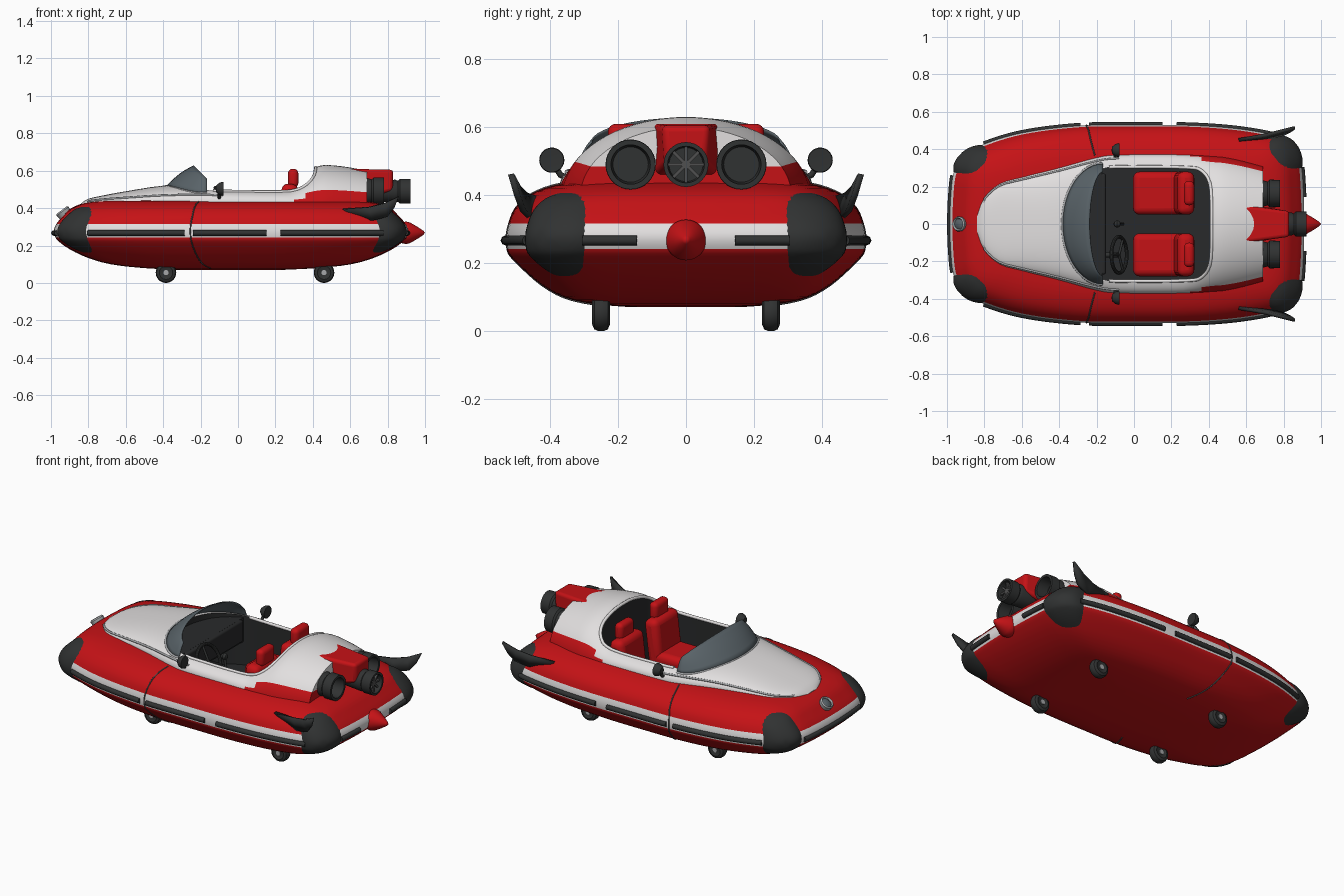
import bpy, bmesh, math
from mathutils import Vector

if "Cube" in bpy.data.objects:
    bpy.data.objects.remove(bpy.data.objects["Cube"])

def material(name, c):
    m = bpy.data.materials.new(name)
    m.diffuse_color = (*c, 1)
    m.use_nodes = True
    m.node_tree.nodes["Principled BSDF"].inputs["Base Color"].default_value = m.diffuse_color
    return m

RED = material("red_paint", (0.56, 0.006, 0.008))
WHITE = material("white_paint", (0.76, 0.74, 0.74))
BLACK = material("black_rubber", (0.03, 0.032, 0.032))
DARK = material("dark_interior", (0.022, 0.023, 0.024))
GLASS = material("grey_glass", (0.10, 0.125, 0.14))
SILVER = material("silver_trim", (0.38, 0.39, 0.40))
STEEL = material("dark_steel", (0.08, 0.08, 0.08))

# ---------- helpers ----------
def mesh(name, verts, faces, mats, idx=None):
    me = bpy.data.meshes.new(name)
    me.from_pydata([tuple(v) for v in verts], [], faces)
    for m in mats:
        me.materials.append(m)
    if idx:
        me.polygons.foreach_set("material_index", idx)
    bm = bmesh.new()
    bm.from_mesh(me)
    bmesh.ops.recalc_face_normals(bm, faces=bm.faces)
    bm.to_mesh(me)
    bm.free()
    ob = bpy.data.objects.new(name, me)
    bpy.context.collection.objects.link(ob)
    return ob

def cat(p, t, closed=False):
    """Smooth spline through the points p, evaluated at index t."""
    n, i = len(p), math.floor(t)
    f = t - i
    a, b, c, d = (p[k % n] if closed else p[max(0, min(n - 1, k))] for k in range(i - 1, i + 3))
    return [0.5 * (2*q + (r - o)*f + (2*o - 5*q + 4*r - s)*f*f + (3*q - o - 3*r + s)*f**3)
            for o, q, r, s in zip(a, b, c, d)]

def mirror_outline(half):
    return half + [(x, -y) for x, y in half[-2:0:-1]]

def tube(name, pts, r, mat, cyclic=False):
    cu = bpy.data.curves.new(name, 'CURVE')
    cu.dimensions, cu.bevel_depth, cu.bevel_resolution, cu.use_fill_caps = '3D', r, 2, True
    sp = cu.splines.new('POLY')
    sp.points.add(len(pts) - 1)
    for p, q in zip(sp.points, pts):
        p.co = (*q, 1)
    sp.use_cyclic_u = cyclic
    cu.materials.append(mat)
    ob = bpy.data.objects.new(name, cu)
    bpy.context.collection.objects.link(ob)
    return ob

def lathe(name, prof, loc, mat, rot=(0, 0, 0), n=32):
    """Spin (x, radius) pairs around the x axis."""
    v = [(x, r * math.cos(2*math.pi*k/n), r * math.sin(2*math.pi*k/n)) for x, r in prof for k in range(n)]
    f = [(j*n + k, j*n + (k+1) % n, (j+1)*n + (k+1) % n, (j+1)*n + k)
         for j in range(len(prof) - 1) for k in range(n)]
    ob = mesh(name, v, f, [mat])
    bm = bmesh.new()
    bm.from_mesh(ob.data)
    bmesh.ops.remove_doubles(bm, verts=bm.verts, dist=1e-5)
    bmesh.ops.recalc_face_normals(bm, faces=bm.faces)
    bm.to_mesh(ob.data)
    bm.free()
    ob.location, ob.rotation_euler = loc, rot
    return ob

def prism(name, pts, z0, z1, mats, mi=0):
    n = len(pts)
    v = [(x, y, z) for z in (z0, z1) for x, y in pts]
    f = [(k, (k+1) % n, (k+1) % n + n, k + n) for k in range(n)] + [list(range(n)), list(range(n, 2*n))]
    return mesh(name, v, f, mats, [mi] * len(f))

def bevel(ob, w):
    m = ob.modifiers.new("bevel", 'BEVEL')
    m.width, m.segments = w, 4
    return ob

def box(name, size, loc, mat, w=0.0, rot=(0, 0, 0)):
    a, b, c = (s / 2 for s in size)
    ob = prism(name, [(-a, -b), (a, -b), (a, b), (-a, b)], -c, c, [mat])
    ob.location, ob.rotation_euler = loc, rot
    return bevel(ob, w) if w else ob

# ---------- hull: plan outline scaled through height levels (sx, sy, z) ----------
OUT = mirror_outline([(-.985, 0), (-.98, .15), (-.965, .27), (-.92, .36), (-.82, .42), (-.6, .487),
                      (-.3, .525), (0, .53), (.3, .528), (.55, .51), (.75, .475), (.845, .43),
                      (.89, .34), (.905, .2), (.91, 0)])
LEV = [(.3, .3, .07), (.5, .52, .08), (.68, .68, .1), (.81, .8, .135), (.91, .9, .18), (.97, .975, .22),
       (.99, .995, .242), (1, 1, .278), (.985, .985, .316), (.945, .95, .36), (.90, .87, .40),
       (.82, .74, .428), (.68, .58, .44), (.3, .3, .445)]

def skin(u, v):
    (x, y), (sx, sy, z) = cat(OUT, u, True), cat(LEV, v)
    return Vector(((x + .04) * sx - .04, y * sy, z))

N, R = len(OUT) * 6, (len(LEV) - 1) * 3 + 1
verts = [skin(i / 6, j / 3) for j in range(R) for i in range(N)]
faces = [(j*N + i, j*N + (i+1) % N, (j+1)*N + (i+1) % N, (j+1)*N + i) for j in range(R - 1) for i in range(N)]
idx = [1 if 18 <= j < 24 else 0 for j in range(R - 1) for i in range(N)]   # white waist stripe
faces += [list(range(N)), list(range((R - 1)*N, R*N))]
PAINT = [RED, WHITE, DARK]
hull = mesh("hull", verts, faces, PAINT, idx + [0, 0])

# ---------- hood and rear fairing: arched sections (x, half width, base z, top z, roundness) ----------
SEC = [(-.84, .05, .41, .425, 2.5), (-.8, .14, .425, .45, 2.5), (-.72, .215, .43, .468, 2.5),
       (-.6, .25, .43, .49, 2.5), (-.4, .30, .43, .52, 2.5), (-.2, .355, .425, .525, 2.7),
       (-.08, .37, .42, .512, 3), (.22, .372, .41, .51, 3), (.3, .372, .40, .53, 2.6),
       (.36, .37, .40, .575, 2.2), (.42, .365, .40, .62, 2), (.48, .36, .40, .63, 2),
       (.58, .34, .40, .62, 2), (.69, .31, .40, .60, 2)]
rows = [cat(SEC, i / 3) for i in range((len(SEC) - 1)*3 + 1)]

def top_z(x, y):
    k = max(i for i in range(len(rows) - 1) if rows[i][0] <= x)
    f = (x - rows[k][0]) / (rows[k+1][0] - rows[k][0])
    _, w, zb, zt, n = [a + (b - a)*f for a, b in zip(rows[k], rows[k+1])]
    return zb + (zt - zb) * (1 - min(1, abs(y) / w)**n)**(1 / n)

K = 37
verts, faces, idx = [], [], []
for x, w, zb, zt, n in rows:
    for k in range(K):
        c, s = math.cos(math.pi*k/(K-1)), max(0, math.sin(math.pi*k/(K-1)))
        verts.append((x, math.copysign(w * abs(c)**(2/n), c), zb + (zt - zb) * s**(2/n)))
for j in range(len(rows) - 1):
    red = 5 if rows[j][0] > .35 else 3 if rows[j][0] > .29 else 0
    for k in range(K):
        faces.append((j*K + k, j*K + (k+1) % K, (j+1)*K + (k+1) % K, (j+1)*K + k))
        idx.append(0 if k < red or K - 2 - k < red else 1)
e = (len(rows) - 1)*K
faces += [list(range(K)), [e + k for k in range(5, 32)], [e + k for k in (*range(6), *range(31, K))]]
upper = mesh("hood_and_fairing", verts, faces, PAINT, idx + [1, 1, 0])

# ---------- cockpit opening ----------
CP = mirror_outline([(-.36, 0), (-.345, .1), (-.29, .21), (-.17, .295), (0, .305), (.28, .302),
                     (.36, .285), (.405, .22), (.415, .1), (.415, 0)])
cp = [cat(CP, i / 4, True) for i in range(len(CP)*4)]
cutter = prism("cockpit_cutter", cp, .2, .9, PAINT, 2)
cutter.hide_render = True
for ob in (hull, upper):
    m = ob.modifiers.new("cockpit", 'BOOLEAN')
    m.operation, m.solver, m.object = 'DIFFERENCE', 'EXACT', cutter
    bpy.context.view_layer.objects.active = ob
    bpy.ops.object.modifier_apply(modifier=m.name)
bpy.data.objects.remove(cutter)
tube("cockpit_rim", [(x, y, top_z(x, y)) for x, y in cp if x > -.17], .009, WHITE)
prism("dashboard", [p for p in cp[-12:] + cp[:13]], .34, .485, [DARK])
box("dash_panel", (.03, .54, .13), (-.165, 0, .42), DARK, .012)

# ---------- windscreen ----------
T, S = 24, 6
verts = []
for i in range(T + 1):
    t = math.pi * (i/T - .5)
    x, y = -.165 - .22*math.cos(t), .325*math.sin(t)
    base = Vector((x, y, top_z(x, y) - .004))
    tip = Vector((-.165 - .073*math.cos(t), .28*math.sin(t), .555 + .073*math.cos(t)))
    for s in range(S + 1):
        p = base.lerp(tip, s / S)
        p.z += .012 * math.sin(math.pi * s / S)
        verts.append(p)
glass = mesh("windscreen", verts, [(i*(S+1) + s, (i+1)*(S+1) + s, (i+1)*(S+1) + s + 1, i*(S+1) + s + 1)
                                   for i in range(T) for s in range(S)], [GLASS])
glass.modifiers.new("thick", 'SOLIDIFY').thickness = .005
tube("windscreen_seal", [verts[i*(S+1)] for i in range(T + 1)], .007, SILVER)
trim = [(r[0], .95*r[1]) for r in rows if -.81 < r[0] < -.05]
trim = [(x, -y) for x, y in trim[::-1]] + trim
tube("hood_trim", [(x, y, top_z(x, y)) for x, y in trim], .006, SILVER)

# ---------- parts repeated on both sides ----------
def corner_bumper(name, u0, du, s):
    n, rings = 40, 8
    v, f = [], []
    for j in range(rings + 1):
        r = j / rings
        for k in range(n):
            c, d = math.cos(2*math.pi*k/n), math.sin(2*math.pi*k/n)
            q = r / (abs(c)**3 + abs(d)**3)**(1/3)
            p = skin(u0 + du*q*c, 6.9 + 3.5*q*d)
            p += Vector((p.x*.5, p.y, (p.z - .27)*1.5)).normalized() * (.02*(1 - r**5) - .004)
            v.append((p.x, p.y*s, p.z))
    f = [(j*n + k, j*n + (k+1) % n, (j+1)*n + (k+1) % n, (j+1)*n + k) for j in range(1, rings) for k in range(n)]
    mesh(name, v[:], f + [[n + k for k in range(n)]], [BLACK])

def strip(name, a, b, s):
    pts = [skin(a + (b - a)*i/20, 6.7) for i in range(21)]
    tube(name, [(p.x, p.y*s, p.z) for p in pts], .015, BLACK)

FIN = [(.56, .45, .395), (.7, .475, .405), (.78, .495, .425), (.86, .515, .462),
       (.835, .497, .40), (.80, .48, .355), (.72, .46, .335), (.64, .45, .35)]
for s, side in ((1, "left"), (-1, "right")):
    corner_bumper(side + "_front_bumper", 3.05, 1.05, s)
    corner_bumper(side + "_rear_bumper", 11.2, 1.2, s)
    for k, (a, b) in enumerate(((4.1, 6.05), (6.2, 7.5), (7.75, 10.2), (12.3, 13.3))):
        strip(f"{side}_rub_strip_{k}", a, b, s)
    seam = [skin(6.15, v / 3) for v in range(3, 35)]
    tube(side + "_seam", [(p.x, p.y*s, p.z) for p in seam], .004, STEEL)
    fin = mesh(side + "_fin", [(x, y*s, z) for x, y, z in FIN],
               [(0, 1, 7), (1, 2, 6, 7), (2, 3, 4, 5), (2, 5, 6)], [BLACK])
    m = fin.modifiers.new("thick", 'SOLIDIFY')
    m.thickness, m.offset = .018, 0
    # seats
    y = .165 * s
    bevel(box(side + "_seat_cushion", (.27, .23, .11), (.13, y, .29), RED), .035)
    box(side + "_seat_back", (.09, .23, .28), (.265, y, .39), RED, .035, (0, .12, 0))
    box(side + "_headrest", (.055, .13, .10), (.295, y, .56), RED, .024)
    # mirrors
    lathe(side + "_mirror", [(-.12, 0), (-.117, .018), (-.1, .032), (-.085, .037), (-.078, .035), (-.08, 0)],
          (0, .395*s, .503), BLACK)
    tube(side + "_mirror_stem", [(-.1, .35*s, .45), (-.1, .37*s, .46), (-.1, .392*s, .495)], .009, BLACK)
    # side exhausts
    lathe(side + "_exhaust", [(.62, 0), (.62, .06), (.69, .07), (.715, .064), (.725, .074), (.78, .073),
                              (.78, .058), (.71, .052), (.71, 0)], (0, .163*s, .49), BLACK)
    # wheels
    for x, end in ((-.385, "front"), (.46, "rear")):
        lathe(f"{side}_{end}_wheel", [(-.022, 0), (-.022, .03), (-.026, .036), (-.02, .05), (-.008, .055),
              (.008, .055), (.02, .05), (.026, .036), (.022, .03), (.022, 0)], (x, .25*s, .055), BLACK,
              (0, 0, math.pi/2))
        lathe(f"{side}_{end}_hub", [(-.027, 0), (-.027, .014), (.027, .014), (.027, 0)],
              (x, .25*s, .055), SILVER, (0, 0, math.pi/2), 16)
strip("nose_rub_strip", -1.9, 1.9, 1)

# ---------- centre engine and tail ----------
hv = [(x, y*s, z) for x, wt, wb, zt, zb in ((.5, .112, .13, .612, .42), (.83, .07, .06, .605, .49))
      for s, y, z in ((-1, wb, zb), (1, wb, zb), (1, wt, zt), (-1, wt, zt))]
bevel(mesh("engine_housing", hv, [(0, 1, 2, 3), (4, 5, 6, 7), (0, 1, 5, 4), (1, 2, 6, 5), (2, 3, 7, 6),
                                  (3, 0, 4, 7)], [RED]), .018)
lathe("centre_exhaust", [(.74, 0), (.74, .055), (.84, .062), (.855, .056), (.865, .066), (.922, .066),
                         (.922, .054), (.88, .05), (.88, 0)], (0, 0, .49), BLACK)
for k in range(4):
    box(f"turbine_blade_{k}", (.012, .01, .105), (.9, 0, .49), STEEL, 0, (k*math.pi/4, 0, 0))
lathe("tail_cone", [(.84, 0), (.84, .045), (.885, .058), (.9, .06), (.92, .055), (.96, .032), (.99, .012),
                    (1, 0)], (0, 0, .268), RED)

# ---------- nose lamp ----------
tilt = (0, math.radians(-127), 0)
lathe("lamp_ring", [(-.03, .036), (.01, .04), (.018, .034), (.008, .028)], (-.932, 0, .375), SILVER, tilt)
lathe("lamp_lens", [(.004, .031), (.012, .018), (.015, 0)], (-.932, 0, .375), GLASS, tilt)

# ---------- controls ----------
bpy.ops.mesh.primitive_torus_add(major_radius=.097, minor_radius=.01, major_segments=36, minor_segments=10,
                                 location=(-.08, -.165, .42), rotation=(0, math.radians(65), 0))
wheel = bpy.context.object
wheel.name = "steering_wheel"
wheel.data.materials.append(BLACK)
tube("steering_column", [(-.2, -.165, .365), (-.083, -.165, .42)], .014, BLACK)
for k in range(3):
    a = math.radians(120*k)
    d = Vector((-.42*math.cos(a), math.sin(a), .9*math.cos(a))) * .095
    tube(f"wheel_spoke_{k}", [(-.08, -.165, .42), Vector((-.08, -.165, .42)) + d], .007, BLACK)
tube("gear_lever", [(-.06, 0, .2), (-.09, 0, .38)], .008, BLACK)
lathe("gear_knob", [(-.02, 0), (-.014, .014), (0, .02), (.014, .014), (.02, 0)], (-.09, 0, .385), BLACK, n=16)

# ---------- smooth shading with sharp edges kept ----------
for ob in bpy.context.scene.objects:
    ob.select_set(ob.type == 'MESH')
bpy.context.view_layer.objects.active = hull
bpy.ops.object.shade_smooth_by_angle(angle=math.radians(35))
